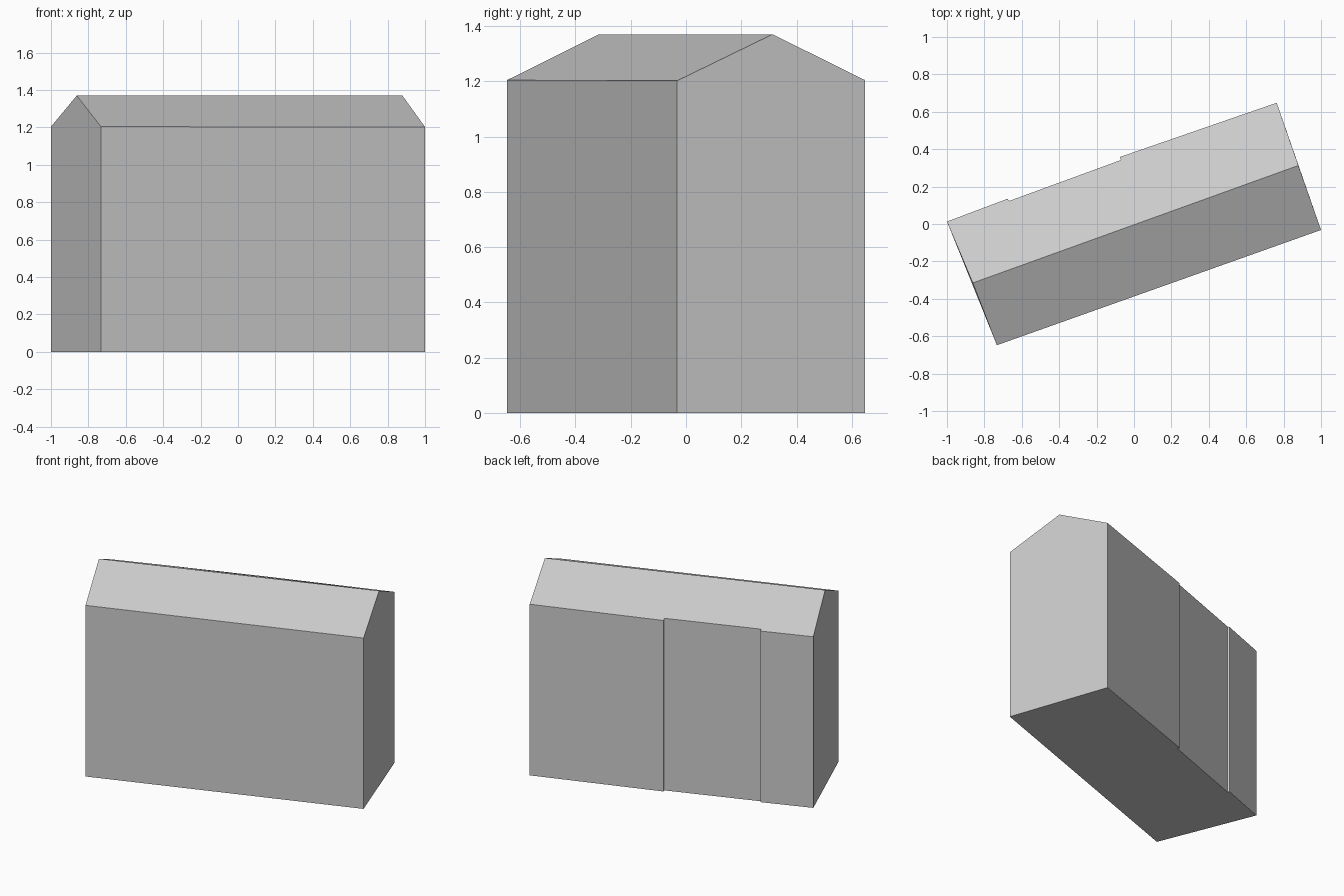
import bpy
import bmesh

cube = bpy.data.objects.get("Cube")
if cube:
    bpy.data.objects.remove(cube, do_unlink=True)

# Single flat grey
grey = bpy.data.materials.new("light_grey")
grey.use_nodes = True
colour = (0.6, 0.6, 0.6, 1)
grey.diffuse_color = colour
grey.node_tree.nodes["Principled BSDF"].inputs["Base Color"].default_value = colour

# Footprint with eave heights, counter-clockwise; the back wall has a shallow recess
FRONT = [(-0.733, -0.648, 1.204), (1.0, -0.032, 1.202)]
BACK = [
    (0.763, 0.648, 1.204),
    (-0.076, 0.358, 1.203),
    (-0.070, 0.342, 1.211),
    (-0.668, 0.123, 1.211),
    (-0.676, 0.135, 1.204),
    (-1.0, 0.013, 1.204),
]
RIDGE = [(-0.862, -0.315, 1.37), (0.879, 0.313, 1.37)]

bm = bmesh.new()
outline = FRONT + BACK
base = [bm.verts.new((x, y, 0)) for x, y, z in outline]
eave = [bm.verts.new(p) for p in outline]
ridge_right, ridge_left = [bm.verts.new(p) for p in RIDGE]

# Walls; the two end walls rise to the ridge as gables
count = len(outline)
gables = {1: ridge_left, count - 1: ridge_right}
for i in range(count):
    j = (i + 1) % count
    wall = [base[i], base[j], eave[j]]
    if i in gables:
        wall.append(gables[i])
    bm.faces.new(wall + [eave[i]])

# Floor and the two roof slopes
bm.faces.new(base[::-1])
bm.faces.new([eave[0], eave[1], ridge_left, ridge_right])
bm.faces.new(eave[2:] + [ridge_right, ridge_left])
bmesh.ops.recalc_face_normals(bm, faces=bm.faces[:])

mesh = bpy.data.meshes.new("gabled_building")
bm.to_mesh(mesh)
bm.free()
mesh.materials.append(grey)
building = bpy.data.objects.new("gabled_building", mesh)
bpy.context.scene.collection.objects.link(building)
